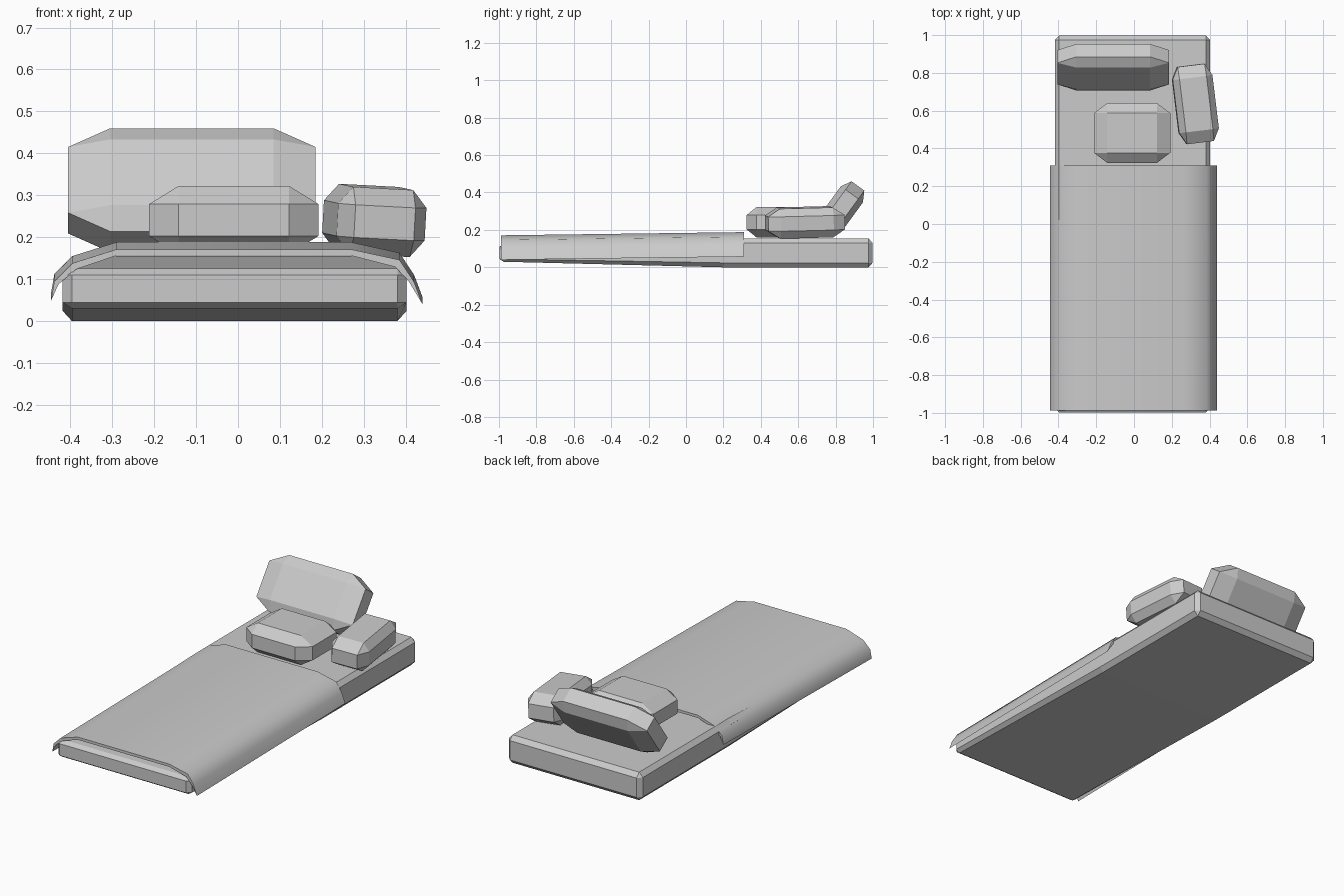
import bpy, bmesh
from math import radians
from mathutils import Matrix, Vector, Euler

if "Cube" in bpy.data.objects:
    bpy.data.objects.remove(bpy.data.objects["Cube"])


def finish(name, bm):
    bmesh.ops.recalc_face_normals(bm, faces=bm.faces)
    me = bpy.data.meshes.new(name)
    bm.to_mesh(me)
    bm.free()
    ob = bpy.data.objects.new(name, me)
    bpy.context.collection.objects.link(ob)
    return ob


def chamfered_box(half, inner):
    """Box with chamfered edges and triangular corners: half sizes and flat-face half sizes."""
    bm = bmesh.new()
    for sx in (-1, 1):
        for sy in (-1, 1):
            for sz in (-1, 1):
                s = (sx, sy, sz)
                for axis in range(3):
                    bm.verts.new([s[i] * (half[i] if i == axis else inner[i]) for i in range(3)])
    hull = bmesh.ops.convex_hull(bm, input=bm.verts)
    bmesh.ops.dissolve_limit(bm, angle_limit=radians(1), verts=bm.verts, edges=bm.edges)
    return bm


def pillow(name, centre, half, inner, rot):
    bm = chamfered_box(half, inner)
    m = Matrix.Translation(centre) @ Euler([radians(a) for a in rot]).to_matrix().to_4x4()
    bmesh.ops.transform(bm, matrix=m, verts=bm.verts)
    return finish(name, bm)


# mattress: thinner towards the foot end
bm = chamfered_box((0.41, 0.998, 0.0775), (0.388, 0.975, 0.0535))
bmesh.ops.translate(bm, vec=(-0.008, 0, 0.0775), verts=bm.verts)
bmesh.ops.bisect_plane(bm, geom=bm.verts[:] + bm.edges[:] + bm.faces[:],
                       plane_co=(0, 0.2, 0), plane_no=(0, 1, 0))
for v in bm.verts:
    t = max(0, (0.2 - v.co.y) / 1.2)
    v.co.z = 0.0775 + (v.co.z - 0.0775) * (1 - 0.39 * t)
finish("mattress", bm)

# blanket: closed thin profile draped over the sides, sloping down to the foot
outer = [(-0.446, 0.065), (-0.438, 0.112), (-0.395, 0.155), (-0.29, 0.188),
         (0.27, 0.188), (0.385, 0.163), (0.42, 0.11), (0.44, 0.057)]
inner = [(0.407, 0.112), (0.375, 0.146), (0.27, 0.173),
         (-0.29, 0.173), (-0.385, 0.141), (-0.428, 0.105)]
bm = bmesh.new()
rings = [[bm.verts.new((x, y, z - dz)) for x, z in outer + inner]
         for y, dz in ((-0.988, 0.017), (0.31, 0))]
n = len(rings[0])
for i in range(n):
    j = (i + 1) % n
    bm.faces.new((rings[0][i], rings[0][j], rings[1][j], rings[1][i]))
for r in rings:
    bm.faces.new(r)
blanket = finish("blanket", bm)
bpy.context.view_layer.objects.active = blanket
blanket.select_set(True)
bpy.ops.object.shade_smooth_by_angle(angle=radians(45))

# pillows: large one leaning back, one flat, one small at the side
pillow("leaning_pillow", (-0.11, 0.83, 0.312), (0.295, 0.073, 0.152), (0.195, 0.042, 0.097), (-36, 0, 0))
pillow("flat_pillow", (-0.01, 0.482, 0.241), (0.202, 0.158, 0.081), (0.132, 0.105, 0.038), (0, 0, 0))
pillow("side_pillow", (0.325, 0.636, 0.24), (0.106, 0.206, 0.08), (0.072, 0.142, 0.039), (1.5, 3, 7))
